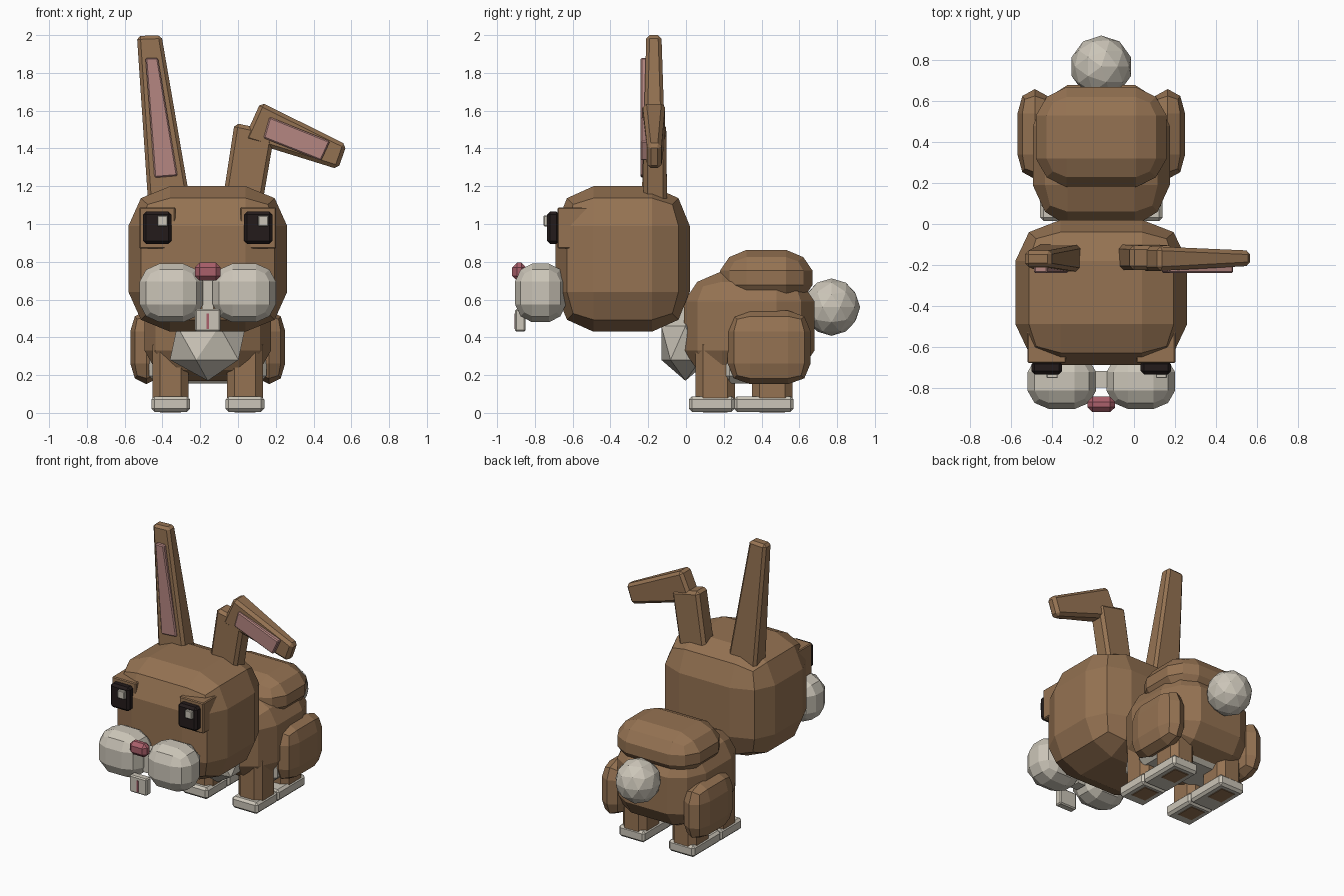
import bpy, bmesh
from mathutils import Vector

cube = bpy.data.objects.get("Cube")
if cube:
    bpy.data.objects.remove(cube)

CX = -0.16  # symmetry plane of everything except the ears


def material(name, rgb):
    m = bpy.data.materials.new(name)
    m.use_nodes = True
    m.diffuse_color = (*rgb, 1)
    node = next(n for n in m.node_tree.nodes if n.type == 'BSDF_PRINCIPLED')
    node.inputs["Base Color"].default_value = (*rgb, 1)
    node.inputs["Roughness"].default_value = 0.8
    return m


BROWN = material("brown fur", (0.30, 0.17, 0.085))
WHITE = material("cream white", (0.60, 0.56, 0.48))
PINK = material("inner ear pink", (0.46, 0.24, 0.22))
ROSE = material("nose rose", (0.40, 0.115, 0.145))
BLACK = material("eye black", (0.017, 0.011, 0.011))


def finish(name, bm, mat):
    bmesh.ops.recalc_face_normals(bm, faces=bm.faces)
    me = bpy.data.meshes.new(name)
    bm.to_mesh(me)
    bm.free()
    me.materials.append(mat)
    ob = bpy.data.objects.new(name, me)
    bpy.context.collection.objects.link(ob)
    return ob


def rounded(name, mat, c, h, r, edge=0.3, corner=0.46):
    """Box with a 3x3 grid on each side, its edges and corners pulled in."""
    bm = bmesh.new()
    bmesh.ops.create_cube(bm, size=2)
    bmesh.ops.subdivide_edges(bm, edges=bm.edges[:], cuts=2, use_grid_fill=True)
    for v in bm.verts:
        outer = [abs(x) > 0.9 for x in v.co]
        pull = {1: 0, 2: edge, 3: corner}[sum(outer)]
        v.co = Vector([c[i] + (1 if v.co[i] > 0 else -1)
                       * (h[i] - r[i] * (pull if outer[i] else 1)) for i in range(3)])
    return finish(name, bm, mat)


def bevelled(bm, width):
    if width:
        bmesh.ops.bevel(bm, geom=bm.edges[:], offset=width, segments=1,
                        affect='EDGES', profile=0.5)


def box(name, mat, lo, hi, width=0.0):
    """Bevelled box between two corners."""
    bm = bmesh.new()
    bmesh.ops.create_cube(bm, size=1)
    for v in bm.verts:
        v.co = Vector([lo[i] if v.co[i] < 0 else hi[i] for i in range(3)])
    bevelled(bm, width)
    return finish(name, bm, mat)


def slab(name, mat, outline, fronts, backs, width):
    """Four-sided xz outline with a front and back y for each corner."""
    bm = bmesh.new()
    f = [bm.verts.new((x, y, z)) for (x, z), y in zip(outline, fronts)]
    b = [bm.verts.new((x, y, z)) for (x, z), y in zip(outline, backs)]
    bm.faces.new(f)
    bm.faces.new(b[::-1])
    for i in range(4):
        j = (i + 1) % 4
        bm.faces.new((f[i], b[i], b[j], f[j]))
    bmesh.ops.recalc_face_normals(bm, faces=bm.faces)
    bevelled(bm, width)
    return finish(name, bm, mat)


def ball(name, mat, c, radii, level):
    bm = bmesh.new()
    bmesh.ops.create_icosphere(bm, subdivisions=level, radius=1)
    for v in bm.verts:
        v.co = Vector([c[i] + v.co[i] * radii[i] for i in range(3)])
    return finish(name, bm, mat)


# Head and trunk
rounded("head", BROWN, (CX, -0.335, 0.815), (0.42, 0.355, 0.385), (0.22, 0.2, 0.21))
rounded("body", BROWN, (CX, 0.335, 0.46), (0.335, 0.345, 0.29), (0.17, 0.2, 0.16), 0.35, 0.5)
rounded("rump", BROWN, (CX, 0.425, 0.715), (0.32, 0.245, 0.148), (0.15, 0.14, 0.11), 0.35, 0.55)
box("belly", WHITE, (CX - 0.31, 0.19, 0.155), (CX + 0.31, 0.52, 0.36), 0.04)
ball("chest_tuft", WHITE, (CX, -0.003, 0.37), (0.224, 0.15, 0.2), 1)
ball("tail", WHITE, (CX, 0.77, 0.56), (0.152, 0.152, 0.152), 2)

# Nose and teeth
box("nose", ROSE, (CX - 0.068, -0.92, 0.70), (CX + 0.068, -0.845, 0.795), 0.025)
box("teeth", WHITE, (CX - 0.068, -0.905, 0.43), (CX + 0.068, -0.85, 0.55), 0.008)
box("tooth_gap", ROSE, (CX - 0.006, -0.909, 0.445), (CX + 0.006, -0.901, 0.525))
box("lip_bridge", WHITE, (CX - 0.03, -0.80, 0.54), (CX + 0.03, -0.72, 0.70))

# Paired parts
for side, s in (("right", -1), ("left", 1)):
    def span(centre, half):
        return CX + s * centre - half, CX + s * centre + half

    rounded(side + "_cheek", WHITE, (CX + s * 0.193, -0.77, 0.635),
            (0.168, 0.135, 0.155), (0.105, 0.09, 0.095), 0.33, 0.55)
    rounded(side + "_haunch", BROWN, (CX + s * 0.325, 0.44, 0.347),
            (0.085, 0.22, 0.195), (0.085, 0.12, 0.11), 0.28, 0.42)

    a, b = span(0.267, 0.095)
    box(side + "_brow", BROWN, (a, -0.68, 0.87), (b, -0.5, 1.088), 0.006)
    a, b = span(0.267, 0.075)
    box(side + "_eye", BLACK, (a, -0.735, 0.895), (b, -0.67, 1.066), 0.016)
    x = CX + s * 0.267 + 0.027
    box(side + "_eye_glint", WHITE, (x - 0.027, -0.754, 0.988), (x + 0.027, -0.72, 1.045), 0.004)

    # Legs poke slightly through the soles
    for part, y0, y1, f0, f1, top in (("front", 0.05, 0.26, 0.015, 0.257, 0.4),
                                      ("rear", 0.35, 0.565, 0.255, 0.57, 0.42)):
        a, b = span(0.197, 0.095)
        box(f"{side}_{part}_leg", BROWN, (a, y0, 0.003), (b, y1, top), 0.04)
        a, b = span(0.197, 0.102)
        box(f"{side}_{part}_foot", WHITE, (a, f0, 0.006), (b, f1, 0.088), 0.016)

# Upright ear
slab("right_ear", BROWN, [(-0.475, 1.1), (-0.25, 1.1), (-0.405, 2.0), (-0.535, 1.995)],
     [-0.235, -0.235, -0.21, -0.21], [-0.1, -0.1, -0.13, -0.13], 0.018)
slab("right_inner_ear", PINK, [(-0.442, 1.245), (-0.32, 1.255), (-0.424, 1.88), (-0.49, 1.88)],
     [-0.24] * 4, [-0.19] * 4, 0.007)

# Folded ear
slab("left_ear_base", BROWN, [(-0.085, 1.1), (0.128, 1.1), (0.195, 1.49), (-0.018, 1.535)],
     [-0.225] * 4, [-0.1, -0.1, -0.105, -0.105], 0.02)
slab("left_ear_tip", BROWN, [(0.03, 1.445), (0.53, 1.29), (0.575, 1.42), (0.12, 1.645)],
     [-0.23, -0.205, -0.205, -0.23], [-0.11, -0.13, -0.13, -0.11], 0.02)
slab("left_inner_ear", PINK, [(0.135, 1.455), (0.44, 1.335), (0.487, 1.438), (0.167, 1.567)],
     [-0.24] * 4, [-0.19] * 4, 0.007)
